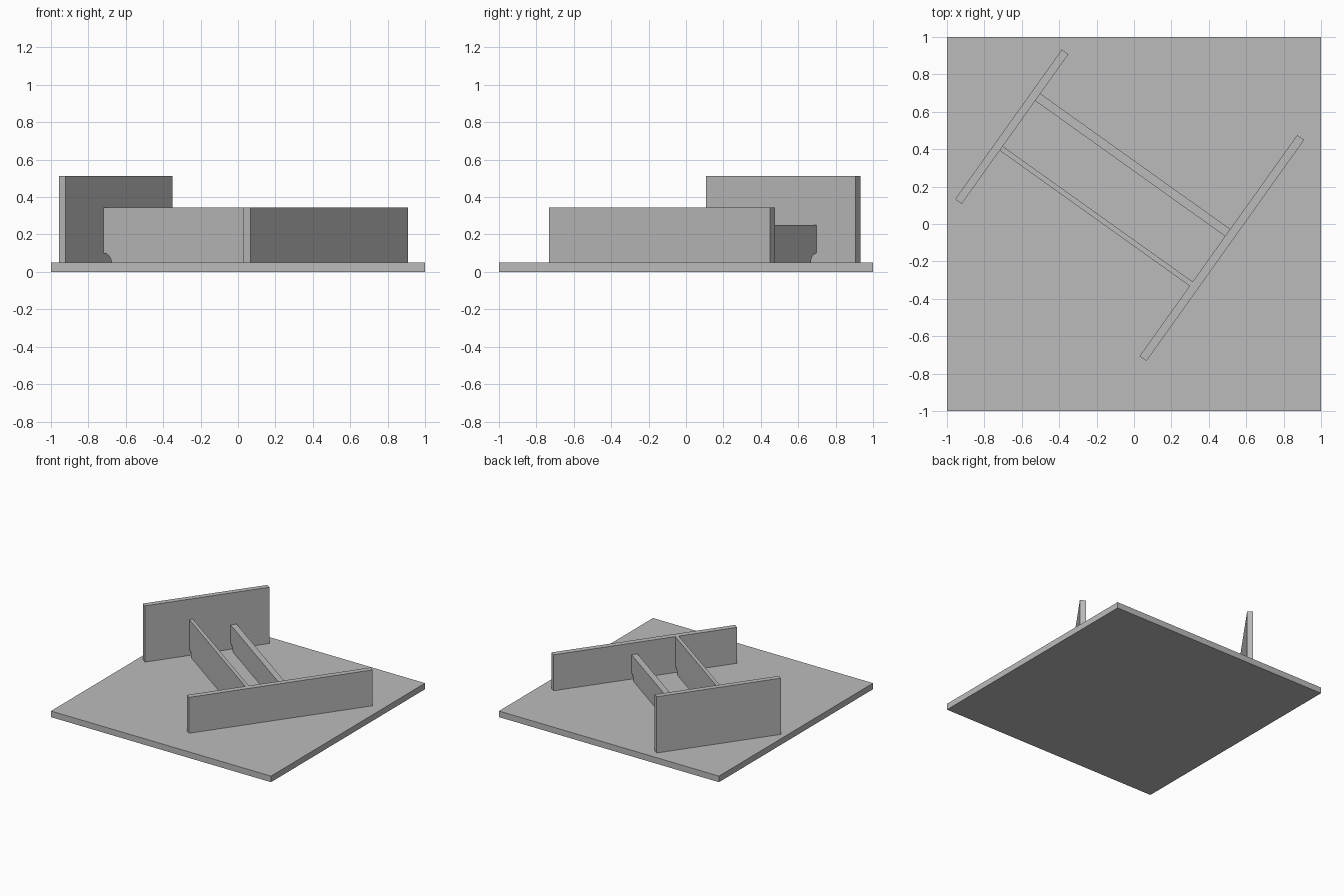
import bpy
import bmesh
from math import radians, cos, sin, pi
from mathutils import Matrix

cube = bpy.data.objects.get("Cube")
if cube:
    bpy.data.objects.remove(cube, do_unlink=True)

# One plain grey for everything
grey = bpy.data.materials.new("plain grey")
grey.use_nodes = True
colour = (0.5, 0.5, 0.5, 1)
grey.diffuse_color = colour
grey.node_tree.nodes["Principled BSDF"].inputs["Base Color"].default_value = colour

FLOOR = 0.05          # top of the base plate
TURN = radians(-35.5)  # the structure is turned on its base
NOTCH = 0.05


def extrude_profile(name, profile, thickness, y=0, turn=0):
    """Extrude an x-z outline along y, centred on y, then turn it about z."""
    bm = bmesh.new()
    verts = [bm.verts.new((x, y - thickness / 2, z)) for x, z in profile]
    face = bm.faces.new(verts)
    new = bmesh.ops.extrude_face_region(bm, geom=[face])["geom"]
    moved = [v for v in new if isinstance(v, bmesh.types.BMVert)]
    bmesh.ops.translate(bm, verts=moved, vec=(0, thickness, 0))
    bmesh.ops.recalc_face_normals(bm, faces=bm.faces)
    bm.transform(Matrix.Rotation(turn, 4, "Z"))
    mesh = bpy.data.meshes.new(name)
    bm.to_mesh(mesh)
    bm.free()
    mesh.materials.append(grey)
    obj = bpy.data.objects.new(name, mesh)
    bpy.context.collection.objects.link(obj)
    return obj


def box_profile(x0, x1, z0, z1):
    return [(x0, z0), (x1, z0), (x1, z1), (x0, z1)]


def web_profile(x0, x1, top):
    """Panel outline with a quarter-round notch in both lower corners."""
    arc = [(NOTCH * cos(i * pi / 16), NOTCH * sin(i * pi / 16)) for i in range(9)]
    left = [(x0 + a, FLOOR + b) for a, b in reversed(arc)]
    right = [(x1 - a, FLOOR + b) for a, b in arc]
    return left + right + [(x1, top), (x0, top)]


# Base plate
extrude_profile("base_plate", box_profile(-1, 1, 0, FLOOR), 2)

# Flanges: name, position across, position along, thickness, length, top
flanges = [
    ("tall_flange", -0.834, 0.044, 0.043, 0.982, 0.512),
    ("long_flange", 0.457, 0.168, 0.045, 1.452, 0.345),
]
for name, x, y, thick, length, top in flanges:
    outline = box_profile(x - thick / 2, x + thick / 2, FLOOR, top)
    extrude_profile(name, outline, length, y, TURN)

# Notched webs spanning between the flanges
inner_left = flanges[0][1] + flanges[0][3] / 2
inner_right = flanges[1][1] - flanges[1][3] / 2
for name, y, thick, top in [("low_web", 0.253, 0.047, 0.25),
                            ("high_web", -0.083, 0.028, 0.345)]:
    extrude_profile(name, web_profile(inner_left, inner_right, top), thick, y, TURN)
